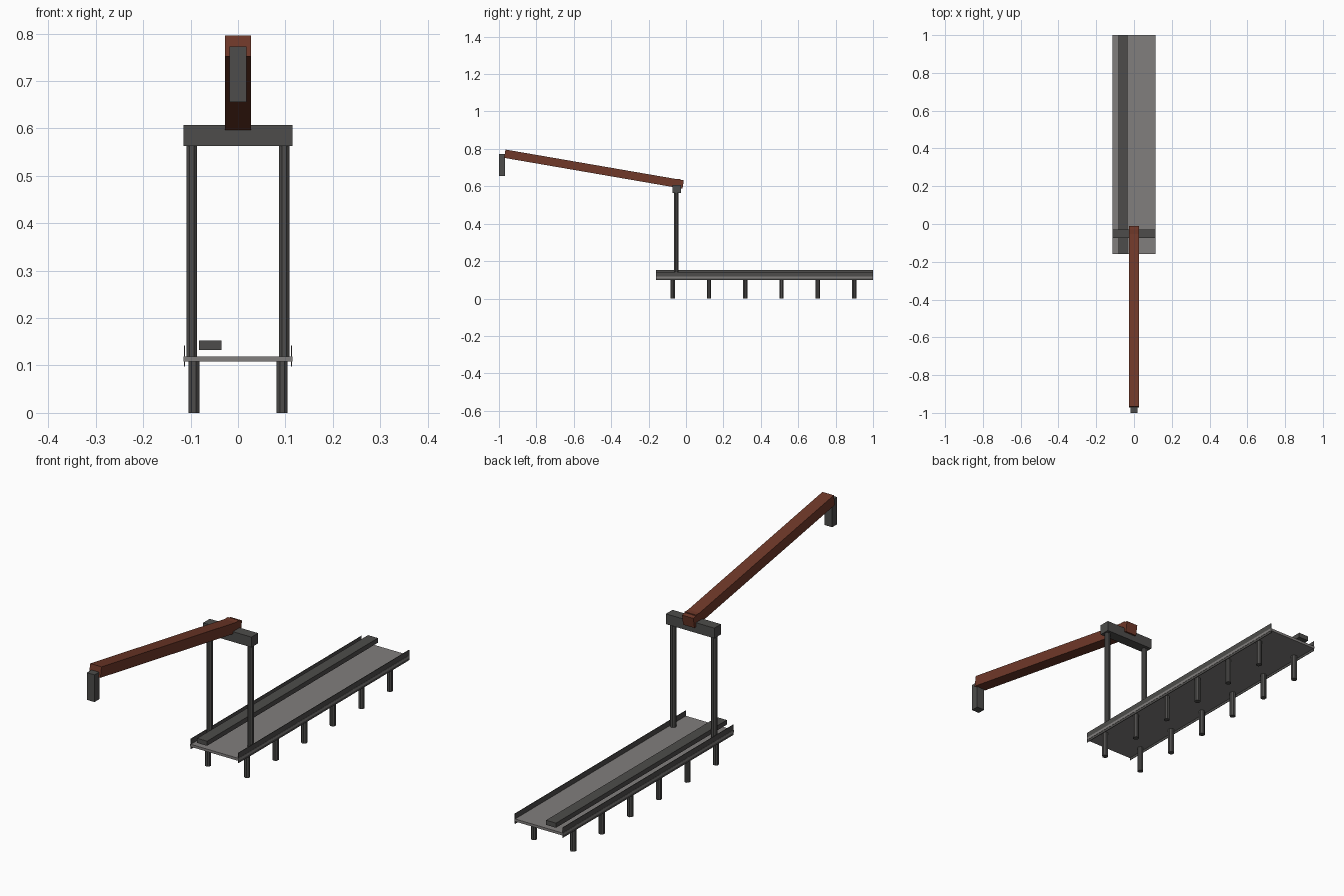
import bpy, math
from mathutils import Matrix

if "Cube" in bpy.data.objects:
    bpy.data.objects.remove(bpy.data.objects["Cube"])


def material(name, rgb):
    m = bpy.data.materials.new(name)
    m.diffuse_color = (*rgb, 1)
    m.use_nodes = True
    m.node_tree.nodes["Principled BSDF"].inputs["Base Color"].default_value = m.diffuse_color
    return m


DARK = material("dark_steel", (0.075, 0.073, 0.07))
LIGHT = material("deck_grey", (0.22, 0.21, 0.205))
RUST = material("rust_red", (0.16, 0.04, 0.022))


def box(name, x, y, z, mat):
    """Box from (min, max) pairs."""
    bpy.ops.mesh.primitive_cube_add(size=1)
    o = bpy.context.object
    o.name = name
    size = [b - a for a, b in (x, y, z)]
    mid = [(a + b) / 2 for a, b in (x, y, z)]
    o.data.transform(Matrix.Translation(mid) @ Matrix.Diagonal((*size, 1)))
    o.data.materials.append(mat)
    return o


def column(name, x, y, z0, z1, r, mat):
    """Upright eight-sided column with a flat facing each axis."""
    bpy.ops.mesh.primitive_cylinder_add(vertices=8, radius=r / math.cos(math.pi / 8),
                                        depth=z1 - z0, location=(x, y, (z0 + z1) / 2))
    o = bpy.context.object
    o.name = name
    o.data.transform(Matrix.Rotation(math.pi / 8, 4, 'Z'))
    o.data.materials.append(mat)


# Walkway deck and the pipe duct raised above it
box("deck", (-0.115, 0.115), (-0.16, 1.0), (0.108, 0.119), LIGHT)
box("duct", (-0.082, -0.035), (-0.16, 1.0), (0.133, 0.153), DARK)

# Thin edge plates, piles and gantry posts on both sides
for side, s in (("left", -1), ("right", 1)):
    x = s * 0.113
    box(f"edge_plate_{side}", (x - 0.001, x + 0.001), (-0.16, 1.0), (0.098, 0.142), DARK)
    for i in range(6):
        column(f"pile_{side}_{i + 1}", s * 0.093, -0.071 + 0.194 * i, 0, 0.109, 0.0115, DARK)
    column(f"gantry_post_{side}", s * 0.0975, -0.052, 0.115, 0.566, 0.0115, DARK)

# Gantry cross beam with boom saddle
box("cross_beam", (-0.115, 0.115), (-0.073, -0.028), (0.563, 0.607), DARK)
box("boom_saddle", (-0.027, 0.027), (-0.075, -0.03), (0.6, 0.639), RUST)

# Boom rising ten degrees towards the front
boom = box("boom", (-0.027, 0.027), (-0.484, 0.484), (-0.0225, 0.0225), RUST)
boom.rotation_euler.x = math.radians(-9.8)
boom.location = (0, -0.492, 0.692)

# Block hanging from the boom tip
box("tip_block", (-0.018, 0.018), (-1.0, -0.967), (0.656, 0.773), DARK)
